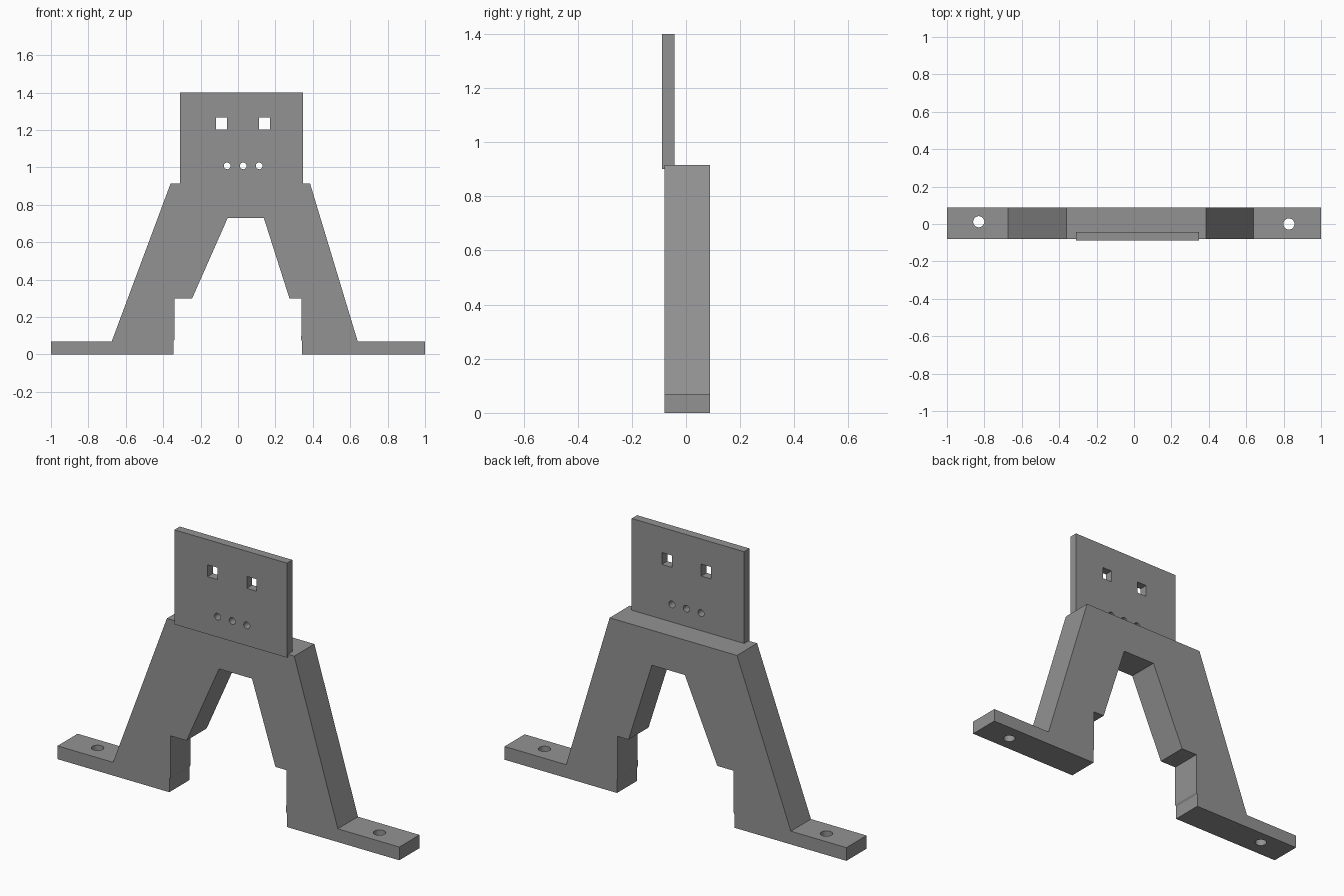
import bpy, bmesh, math
from mathutils import Matrix, Vector

if "Cube" in bpy.data.objects:
    bpy.data.objects.remove(bpy.data.objects["Cube"])

grey = bpy.data.materials.new("plain_grey")
grey.diffuse_color = (0.29, 0.29, 0.29, 1)
grey.use_nodes = True
grey.node_tree.nodes["Principled BSDF"].inputs["Base Color"].default_value = grey.diffuse_color


def prism(name, profile, y0, y1):
    """Extrude an x-z outline from y0 to y1."""
    bm = bmesh.new()
    face = bm.faces.new([bm.verts.new((x, y0, z)) for x, z in profile])
    ext = bmesh.ops.extrude_face_region(bm, geom=[face])
    moved = [v for v in ext["geom"] if isinstance(v, bmesh.types.BMVert)]
    bmesh.ops.translate(bm, verts=moved, vec=(0, y1 - y0, 0))
    bmesh.ops.recalc_face_normals(bm, faces=bm.faces)
    mesh = bpy.data.meshes.new(name)
    bm.to_mesh(mesh)
    bm.free()
    mesh.materials.append(grey)
    obj = bpy.data.objects.new(name, mesh)
    bpy.context.collection.objects.link(obj)
    return obj


def rect(x0, x1, z0, z1):
    return [(x0, z0), (x1, z0), (x1, z1), (x0, z1)]


def circle(cx, cz, r, n=24):
    return [(cx + r * math.cos(2 * math.pi * i / n),
             cz + r * math.sin(2 * math.pi * i / n)) for i in range(n)]


def cut(target, cutter):
    cutter.hide_render = True
    cutter.hide_set(True)
    mod = target.modifiers.new(cutter.name, 'BOOLEAN')
    mod.operation = 'DIFFERENCE'
    mod.solver = 'EXACT'
    mod.object = cutter


# Two-legged stand with flat feet
stand = prism("stand", [
    (-1, 0), (-1, 0.07), (-0.675, 0.07), (-0.36, 0.915),
    (0.385, 0.915), (0.64, 0.07), (1, 0.07), (1, 0),
    (0.342, 0), (0.342, 0.07), (0.338, 0.08), (0.34, 0.30),
    (0.275, 0.30), (0.138, 0.73), (-0.055, 0.73), (-0.245, 0.30),
    (-0.34, 0.30), (-0.34, 0.08), (-0.346, 0.07), (-0.346, 0)],
    -0.08, 0.088)

# Screw holes through the feet
for side, x, y in (("left", -0.83, 0.012), ("right", 0.828, 0.0)):
    drill = prism("foot_drill_" + side, circle(0, 0, 0.03), -0.2, 0.2)
    drill.data.transform(Matrix.Translation(Vector((x, y, 0.03)))
                         @ Matrix.Rotation(math.pi / 2, 4, 'X'))
    cut(stand, drill)

# Upright mounting plate
plate = prism("mounting_plate", rect(-0.31, 0.348, 0.90, 1.40), -0.088, -0.043)

# Square windows and round holes in the plate
for i, x in enumerate((-0.088, 0.142)):
    cut(plate, prism(f"square_cutter_{i}", rect(x - 0.029, x + 0.029, 1.204, 1.267), -0.2, 0.1))
for i, x in enumerate((-0.058, 0.028, 0.113)):
    cut(plate, prism(f"round_cutter_{i}", circle(x, 1.008, 0.018), -0.2, 0.1))
